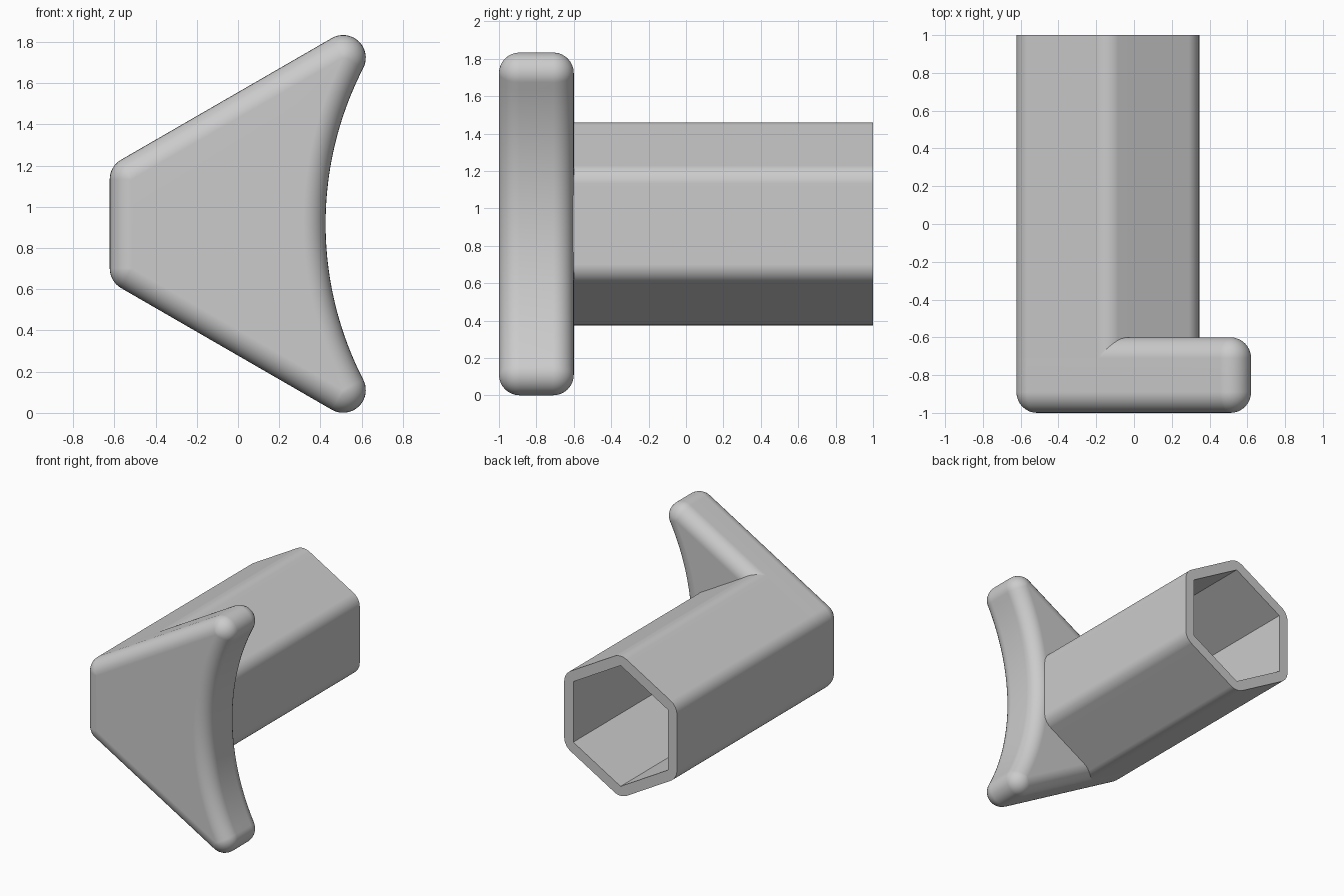
import bpy, bmesh
from math import sin, cos, atan2, degrees, radians, sqrt

cube = bpy.data.objects.get("Cube")
if cube:
    bpy.data.objects.remove(cube, do_unlink=True)

MID_Z = 0.917        # height of the symmetry line
R = 0.11             # rounding radius used everywhere
APOTHEM = 0.484      # half width of the hexagonal tube
TUBE_X = -0.1385     # tube axis
WALL = 0.078
LEFT = TUBE_X - APOTHEM

grey = bpy.data.materials.new("mid_grey")
grey.use_nodes = True
colour = (0.6, 0.6, 0.6, 1)
grey.diffuse_color = colour
grey.node_tree.nodes["Principled BSDF"].inputs["Base Color"].default_value = colour


def arc(cx, cz, radius, start, end, steps):
    angles = [radians(start + (end - start) * i / steps) for i in range(steps + 1)]
    return [(cx + radius * cos(a), cz + radius * sin(a)) for a in angles]


def hexagon(apothem, radius):
    """Hexagon with flat left and right sides and rounded corners."""
    reach = (apothem - radius) / cos(radians(30))
    points = []
    for k in range(6):
        a = 30 + 60 * k
        points += arc(TUBE_X + reach * cos(radians(a)), reach * sin(radians(a)),
                      radius, a - 30, a + 30, 8)
    return points


def plate_outline(inset):
    """Flared outline with round tips and a hollow right edge."""
    r = R - inset
    corner_x = LEFT + R
    corner_z = (APOTHEM - R) / sqrt(3)
    tip_x = 0.51
    tip_z = corner_z + (tip_x - corner_x) / sqrt(3)
    # hollow arc that touches both tips and passes through the waist
    waist = 0.425
    gap = waist - tip_x
    big = (gap * gap + tip_z ** 2 - R * R) / (2 * (R - gap))
    cx = waist + big
    t = degrees(atan2(tip_z, cx - tip_x))
    return (arc(corner_x, -corner_z, r, 180, 240, 8)
            + arc(tip_x, -tip_z, r, -120, t, 20)
            + arc(cx, 0, big + inset, 180 + t, 180 - t, 40)
            + arc(tip_x, tip_z, r, -t, 120, 20)
            + arc(corner_x, corner_z, r, 120, 180, 8))


def loft(name, rings):
    """Skin a list of (y, outline) rings and cap both ends."""
    bm = bmesh.new()
    loops = [[bm.verts.new((x, y, z + MID_Z)) for x, z in pts] for y, pts in rings]
    n = len(loops[0])
    for a, b in zip(loops, loops[1:]):
        for i in range(n):
            j = (i + 1) % n
            bm.faces.new((a[i], a[j], b[j], b[i]))
    bm.faces.new(loops[0])
    bm.faces.new(loops[-1])
    bmesh.ops.remove_doubles(bm, verts=bm.verts, dist=1e-5)
    bmesh.ops.recalc_face_normals(bm, faces=bm.faces)
    mesh = bpy.data.meshes.new(name)
    bm.to_mesh(mesh)
    bm.free()
    mesh.materials.append(grey)
    obj = bpy.data.objects.new(name, mesh)
    bpy.context.collection.objects.link(obj)
    bpy.ops.object.select_all(action="DESELECT")
    obj.select_set(True)
    bpy.context.view_layer.objects.active = obj
    bpy.ops.object.shade_smooth_by_angle(angle=radians(35))
    # keep the large faces flat next to the rounded edges
    normals = obj.modifiers.new("Flat faces", "WEIGHTED_NORMAL")
    normals.keep_sharp = True
    return obj


# Flared front plate with rounded rims
STEPS = 8
rims = [radians(90 * i / STEPS) for i in range(STEPS + 1)]
front = [(-1 + R * (1 - sin(a)), plate_outline(R * (1 - cos(a)))) for a in reversed(rims)]
back = [(-0.6 - R * (1 - sin(a)), plate_outline(R * (1 - cos(a)))) for a in rims]
loft("front_plate", front + back)

# Hollow hexagonal tube, open at the back
outer = hexagon(APOTHEM, R)
inner = hexagon(APOTHEM - WALL, 0)
loft("hexagonal_tube", [(-0.72, outer), (1, outer), (1, inner), (-0.6, inner)])
